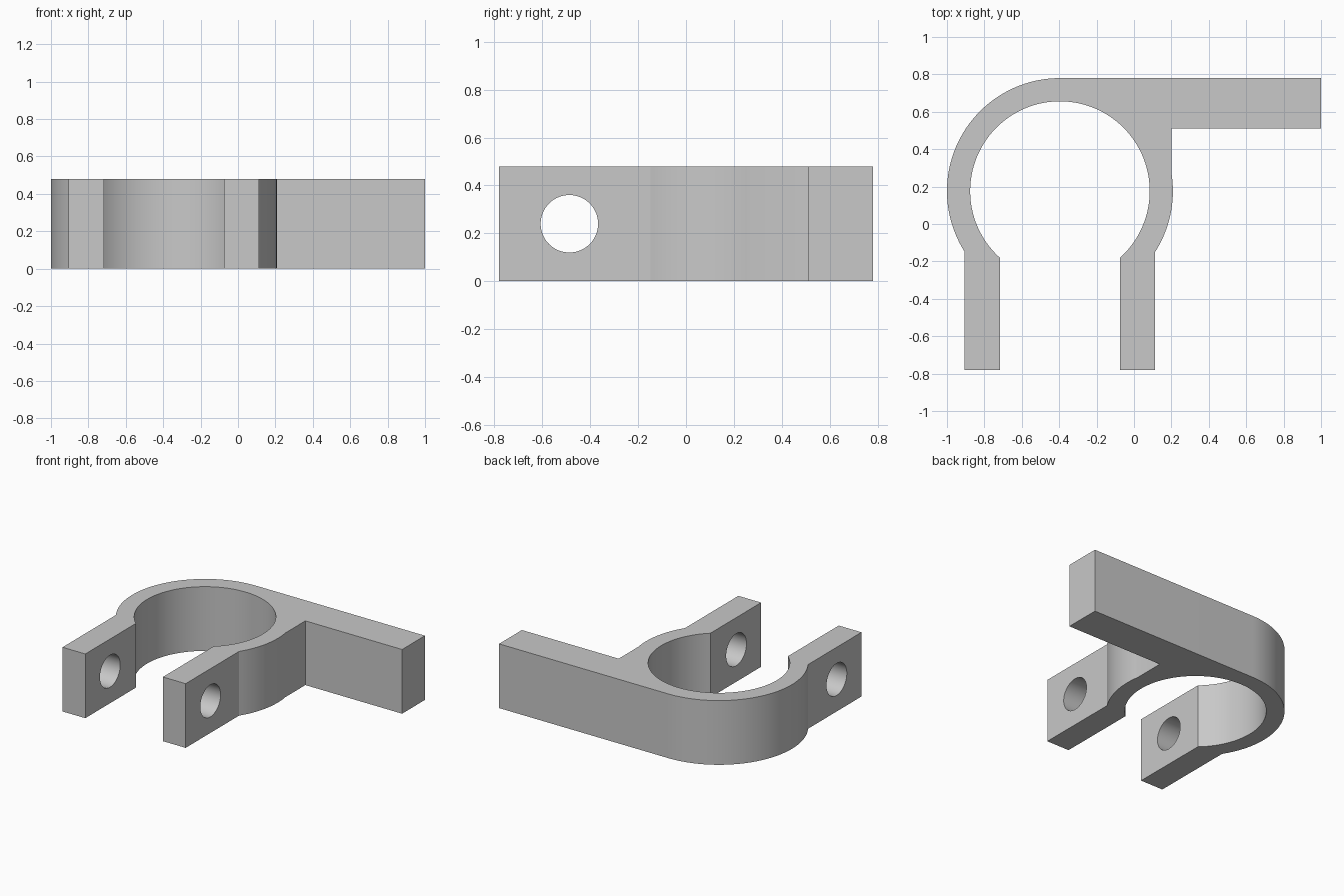
import bpy, bmesh
from math import radians, pi, sin, cos, asin, acos

cube = bpy.data.objects.get("Cube")
if cube:
    bpy.data.objects.remove(cube, do_unlink=True)

CX, CY = -0.396, 0.176           # ring centre
R_OUT, R_IN = 0.604, 0.48        # ring radii
LEG_IN, LEG_OUT = 0.321, 0.509   # leg faces, measured from the ring centre
HEIGHT, FRONT, BACK = 0.48, -0.78, 0.78
ARM_FRONT, ARM_ROOT = 0.51, 0.2

grey = bpy.data.materials.new("plain grey")
grey.use_nodes = True
colour = (0.58, 0.58, 0.58, 1)
grey.diffuse_color = colour
grey.node_tree.nodes["Principled BSDF"].inputs["Base Color"].default_value = colour


def arc(radius, start, end, steps):
    angles = [start + (end - start) * i / steps for i in range(steps + 1)]
    return [(CX + radius * cos(a), CY + radius * sin(a)) for a in angles]


# Clamp outline: ring, two legs and a side arm in one closed profile
a_out = acos(LEG_OUT / R_OUT)
a_in = acos(LEG_IN / R_IN)
a_arm = acos((ARM_ROOT - CX) / R_OUT)
outline = [(CX - LEG_OUT, FRONT)]
outline += arc(R_OUT, pi + a_out, pi / 2, 48)
outline += [(1, BACK), (1, ARM_FRONT), (ARM_ROOT, ARM_FRONT)]
outline += arc(R_OUT, a_arm, -a_out, 20)
outline += [(CX + LEG_OUT, FRONT), (CX + LEG_IN, FRONT)]
outline += arc(R_IN, -a_in, pi + a_in, 80)
outline += [(CX - LEG_IN, FRONT)]

bm = bmesh.new()
base = bm.faces.new([bm.verts.new((x, y, 0)) for x, y in outline])
top = bmesh.ops.extrude_face_region(bm, geom=[base])["geom"]
bmesh.ops.translate(bm, vec=(0, 0, HEIGHT),
                    verts=[v for v in top if isinstance(v, bmesh.types.BMVert)])
bmesh.ops.recalc_face_normals(bm, faces=bm.faces)
mesh = bpy.data.meshes.new("clamp_body")
bm.to_mesh(mesh)
bm.free()
mesh.materials.append(grey)
body = bpy.data.objects.new("clamp_body", mesh)
bpy.context.collection.objects.link(body)

# Bolt hole through both legs
bpy.ops.mesh.primitive_cylinder_add(vertices=64, radius=0.12, depth=1.6,
                                    location=(CX, -0.487, HEIGHT / 2),
                                    rotation=(0, pi / 2, 0))
cutter = bpy.context.object
cutter.name = "bolt_hole_cutter"
cutter.data.materials.append(grey)

hole = body.modifiers.new("bolt_hole", "BOOLEAN")
hole.operation = "DIFFERENCE"
hole.solver = "EXACT"
hole.object = cutter

# Apply the cut, then smooth the curved walls
bpy.ops.object.select_all(action="DESELECT")
body.select_set(True)
bpy.context.view_layer.objects.active = body
bpy.ops.object.modifier_apply(modifier=hole.name)
bpy.data.objects.remove(cutter, do_unlink=True)
bpy.ops.object.shade_smooth_by_angle(angle=radians(20))
